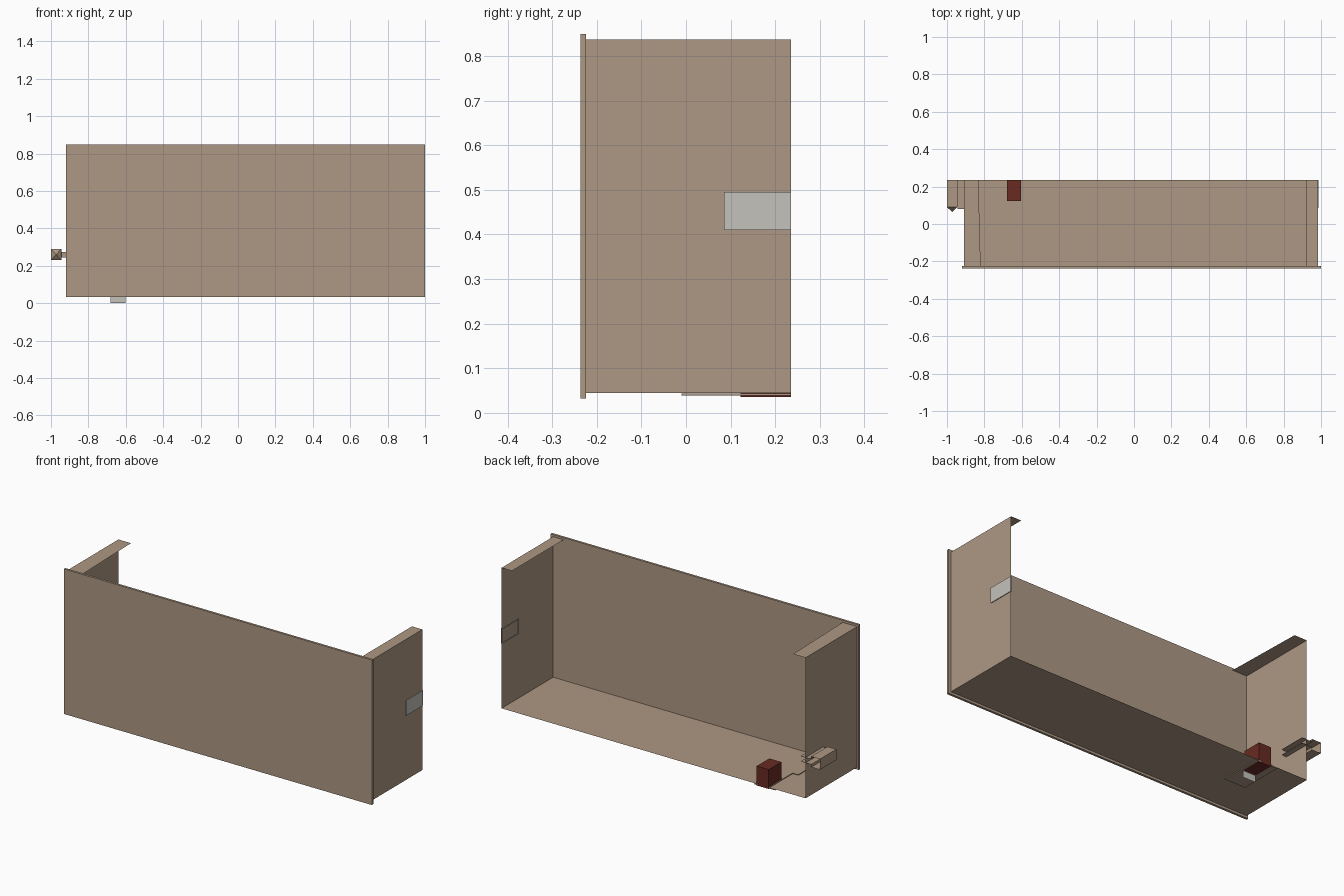
import bpy, bmesh

if "Cube" in bpy.data.objects:
    bpy.data.objects.remove(bpy.data.objects["Cube"])


def material(name, rgb):
    m = bpy.data.materials.new(name)
    m.diffuse_color = (*rgb, 1)
    m.use_nodes = True
    m.node_tree.nodes["Principled BSDF"].inputs["Base Color"].default_value = m.diffuse_color
    return m


TAN = material("tan_panel", (0.42, 0.315, 0.23))
WHITE = material("pale_grey", (0.55, 0.54, 0.50))
RED = material("dark_red", (0.14, 0.023, 0.016))


def mesh(name, verts, faces, mat):
    me = bpy.data.meshes.new(name)
    me.from_pydata(verts, [], faces)
    me.materials.append(mat)
    ob = bpy.data.objects.new(name, me)
    bpy.context.collection.objects.link(ob)
    return ob


def box(name, x, y, z, mat, skip=()):
    """Box from ranges; skip drops sides named -x +x -y +y -z +z."""
    v = [(a, b, c) for a in x for b in y for c in z]
    sides = {"-x": (0, 1, 3, 2), "+x": (4, 6, 7, 5), "-y": (0, 4, 5, 1),
             "+y": (2, 3, 7, 6), "-z": (0, 2, 6, 4), "+z": (1, 5, 7, 3)}
    return mesh(name, v, [f for k, f in sides.items() if k not in skip], mat)


def quad(name, pts, mat):
    return mesh(name, pts, [(0, 1, 2, 3)], mat)


L, R = -0.91, 0.985          # side walls
F, B = -0.224, 0.235         # front and open back
Z0, Z1 = 0.045, 0.837        # floor and top flanges

# Drawer-like shell: thick front panel, thin floor and sides
box("front_panel", (-0.92, 1.0), (-0.237, F), (0.032, 0.849), TAN)
quad("floor", [(L, F, Z0), (L, B, Z0), (R, B, Z0), (R, F, Z0)], TAN)
for name, x, xf, xb in (("left", L, -0.82, -0.832), ("right", R, 0.92, 0.92)):
    quad(name + "_wall", [(x, F, Z0), (x, B, Z0), (x, B, Z1), (x, F, Z1)], TAN)
    quad(name + "_top_flange",
         [(x, F, Z1), (xf, F, Z1), (xb, B, Z1), (x, B, Z1)], TAN)

# Pale latch plate outside the right wall, with its rim showing inside
box("latch_plate", (R + 0.001, R + 0.005), (0.085, B), (0.41, 0.495), WHITE)
for i, (y, z) in enumerate((((0.085, B), (0.41, 0.415)), ((0.085, B), (0.49, 0.495)),
                            ((0.085, 0.091), (0.415, 0.49)), ((B - 0.006, B), (0.415, 0.49)))):
    box(f"latch_rim_{i}", (R - 0.004, R - 0.001), y, z, WHITE)

# Red block at the back edge, its mounting plate and the small tab below
box("red_block", (-0.68, -0.605), (0.122, B), (0.036, 0.145), RED)
box("mounting_plate", (-0.72, -0.59), (-0.01, B), (0.039, Z0 - 0.001), TAN)
quad("pale_tab", [(-0.683, 0.115, 0), (-0.602, 0.115, 0),
                  (-0.602, 0.115, 0.038), (-0.683, 0.115, 0.038)], WHITE)

# Thin rod stepping across the floor beside the block
path = [(-0.685, B), (-0.685, 0.03), (-0.72, 0.03), (-0.72, -0.05)]
for i, (a, b) in enumerate(zip(path, path[1:])):
    xs, ys = sorted((a[0], b[0])), sorted((a[1], b[1]))
    box(f"floor_rod_{i}", (xs[0] - 0.002, xs[1] + 0.002), ys,
        (Z0 + 0.001, Z0 + 0.004), TAN)

# Hollow bolt outside the left wall, with pointed front end and neck
box("bolt_tube", (-1.0, -0.945), (0.09, B), (0.23, 0.29), TAN, ("-y", "+y", "+x"))
mesh("bolt_point", [(-1.0, 0.09, 0.23), (-0.945, 0.09, 0.23), (-0.945, 0.09, 0.29),
                    (-1.0, 0.09, 0.29), (-0.972, 0.065, 0.26)],
     [(0, 1, 4), (1, 2, 4), (2, 3, 4), (3, 0, 4)], TAN)
box("bolt_neck", (-0.945, L), (0.08, B), (0.245, 0.275), TAN, ("-x", "+x", "+y"))
for s, z in ((1, 0.275), (-1, 0.245)):
    quad("bolt_lip", [(-0.945, 0.09, z), (-0.945, B, z),
                      (-0.945, B, z + 0.015 * s), (-0.945, 0.09, z + 0.015 * s)], TAN)
# Thin catch channel on the inner side of the left wall
for z in (0.245, 0.275):
    box("inner_catch", (L, L + 0.03), (0.08, B), (z - 0.001, z + 0.001), TAN)
